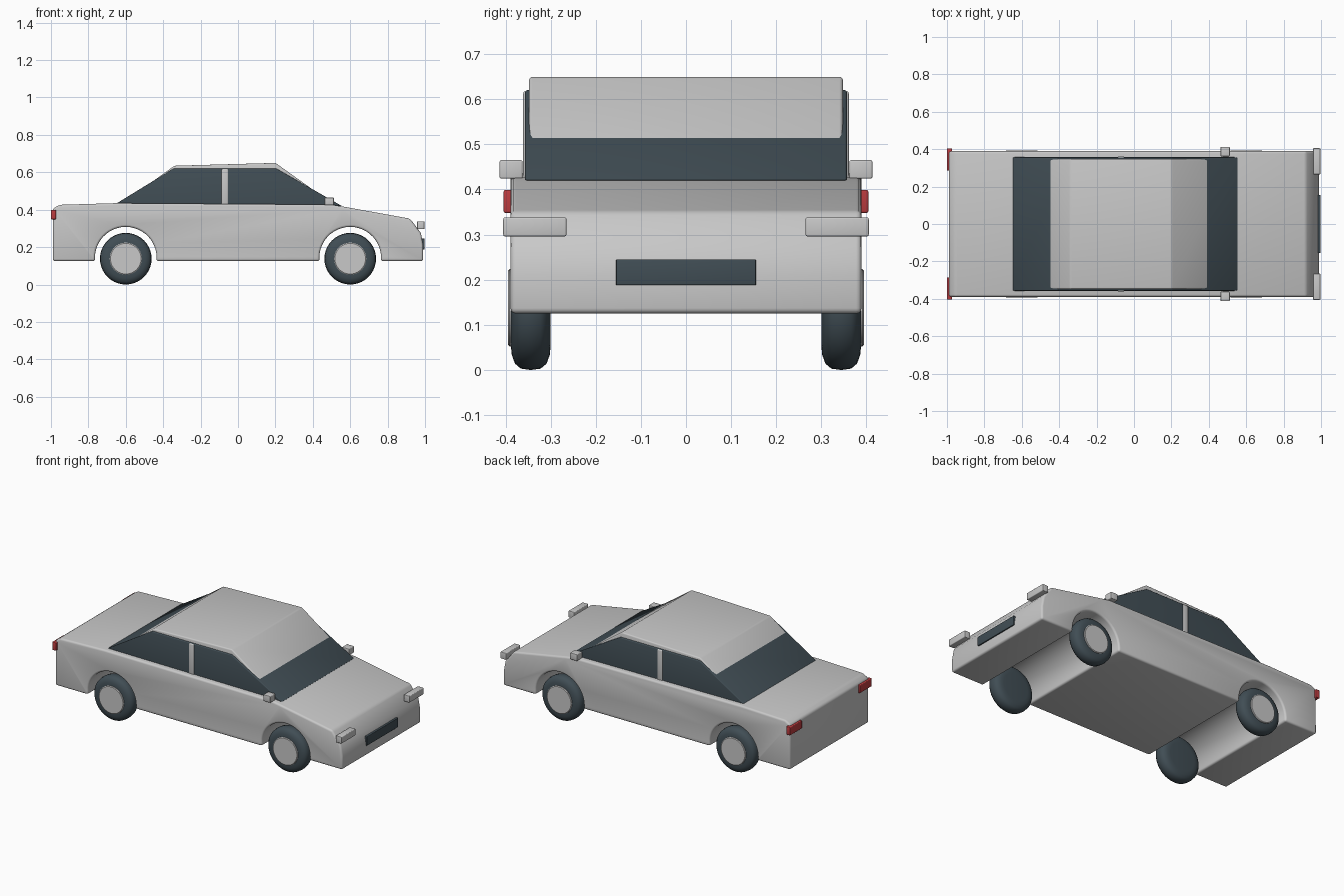
import bpy, bmesh, math
from mathutils import Matrix, Vector

if "Cube" in bpy.data.objects:
    bpy.data.objects.remove(bpy.data.objects["Cube"])


def material(name, rgb):
    m = bpy.data.materials.new(name)
    m.diffuse_color = (*rgb, 1)
    m.use_nodes = True
    m.node_tree.nodes["Principled BSDF"].inputs["Base Color"].default_value = m.diffuse_color
    return m


GREY = material("light grey paint", (0.58, 0.58, 0.58))
DARK = material("dark slate", (0.052, 0.075, 0.09))
RED = material("lamp red", (0.5, 0.045, 0.05))


def finish(bm, name, mat, bevel=0.0, smooth=35):
    """Round the hard edges, make the object and shade it."""
    bmesh.ops.recalc_face_normals(bm, faces=bm.faces)
    if bevel:
        hard = [e for e in bm.edges if e.calc_face_angle(0) > 0.5]
        bmesh.ops.bevel(bm, geom=hard, offset=bevel, segments=3, profile=0.5,
                        affect='EDGES', clamp_overlap=True)
    mesh = bpy.data.meshes.new(name)
    bm.to_mesh(mesh)
    bm.free()
    mesh.materials.append(mat)
    ob = bpy.data.objects.new(name, mesh)
    bpy.context.collection.objects.link(ob)
    bpy.ops.object.select_all(action='DESELECT')
    ob.select_set(True)
    bpy.context.view_layer.objects.active = ob
    bpy.ops.object.shade_smooth_by_angle(angle=math.radians(smooth))
    return ob


def extrude_profile(name, pts, half_width, mat, bevel):
    """Side profile (x, z) extruded across the car."""
    bm = bmesh.new()
    face = bm.faces.new([bm.verts.new((x, -half_width, z)) for x, z in pts])
    out = bmesh.ops.extrude_face_region(bm, geom=[face])
    verts = [v for v in out["geom"] if isinstance(v, bmesh.types.BMVert)]
    bmesh.ops.translate(bm, verts=verts, vec=(0, 2 * half_width, 0))
    return finish(bm, name, mat, bevel)


def box(name, x, y, z, mat, bevel=0.004):
    """Box from (min, max) ranges."""
    bm = bmesh.new()
    bmesh.ops.create_cube(bm, size=1)
    for v in bm.verts:
        v.co = Vector([r[0] if c < 0 else r[1] for c, r in zip(v.co, (x, y, z))])
    return finish(bm, name, mat, bevel)


def lathe(name, profile, centre, side, mat, steps=40):
    """Spin an (outward y, radius) profile around the axle."""
    bm = bmesh.new()
    verts = [bm.verts.new((0, y * side, r)) for y, r in profile]
    edges = [bm.edges.new(p) for p in zip(verts, verts[1:])]
    bmesh.ops.spin(bm, geom=verts + edges, cent=(0, 0, 0), axis=(0, 1, 0),
                   angle=math.tau, steps=steps)
    bmesh.ops.remove_doubles(bm, verts=bm.verts, dist=1e-4)
    bmesh.ops.translate(bm, verts=bm.verts, vec=centre)
    return finish(bm, name, mat)


AXLES = {"rear": -0.6, "front": 0.6}
WHEEL_Z = 0.138


# Body with both wheel arches cut into the profile
def arch(cx, r=0.165, z=0.143, floor=0.125, n=24):
    a0 = math.asin((floor - z) / r)
    span = math.pi - 2 * a0
    return [(cx + r * math.cos(a0 + span * i / n), z + r * math.sin(a0 + span * i / n))
            for i in range(n + 1)]


outline = [(-0.99, 0.125), (-0.99, 0.405), (-0.955, 0.426), (-0.65, 0.435), (0.5, 0.427),
           (0.56, 0.417), (0.92, 0.352), (0.978, 0.275), (0.99, 0.21), (0.99, 0.125)]
extrude_profile("body", outline + arch(AXLES["front"]) + arch(AXLES["rear"]),
                0.389, GREY, 0.012)

# Glasshouse, and the slightly narrower roof shell poking through it
extrude_profile("cabin_glass", [(-0.665, 0.424), (-0.345, 0.62), (0.205, 0.62), (0.555, 0.42)],
                0.357, DARK, 0.005)
extrude_profile("roof", [(-0.63, 0.425), (-0.34, 0.635), (0.2, 0.65), (0.515, 0.425)],
                0.348, GREY, 0.008)

# Grille
box("grille", (0.98, 0.997), (-0.155, 0.155), (0.188, 0.245), DARK, 0.002)

# Tyre cross-section: rounded tread, closed flat walls
TYRE = [(0.300, 0.0), (0.300, 0.085), (0.302, 0.105), (0.309, 0.124), (0.322, 0.135),
        (0.344, 0.138), (0.366, 0.135), (0.379, 0.124), (0.386, 0.105), (0.388, 0.085),
        (0.388, 0.0)]
HUB = [(0.37, 0.0), (0.37, 0.086), (0.391, 0.086), (0.394, 0.082), (0.394, 0.0)]

for s, label in ((-1, "right"), (1, "left")):
    def span(a, b):
        return tuple(sorted((a * s, b * s)))

    # Lamps, mirrors and door pillars
    box(f"headlight_{label}", (0.957, 0.997), span(0.265, 0.405), (0.296, 0.338), GREY)
    box(f"taillight_{label}", (-1.0, -0.973), span(0.285, 0.404), (0.348, 0.399), RED)
    box(f"mirror_{label}", (0.463, 0.512), span(0.362, 0.413), (0.424, 0.465), GREY)
    box(f"pillar_{label}", (-0.088, -0.052), span(0.34, 0.361), (0.42, 0.618), GREY, 0.006)

    # Wheels
    for end, x in AXLES.items():
        lathe(f"{end}_tyre_{label}", TYRE, (x, 0, WHEEL_Z), s, DARK)
        lathe(f"{end}_hub_{label}", HUB, (x, 0, WHEEL_Z), s, GREY)
